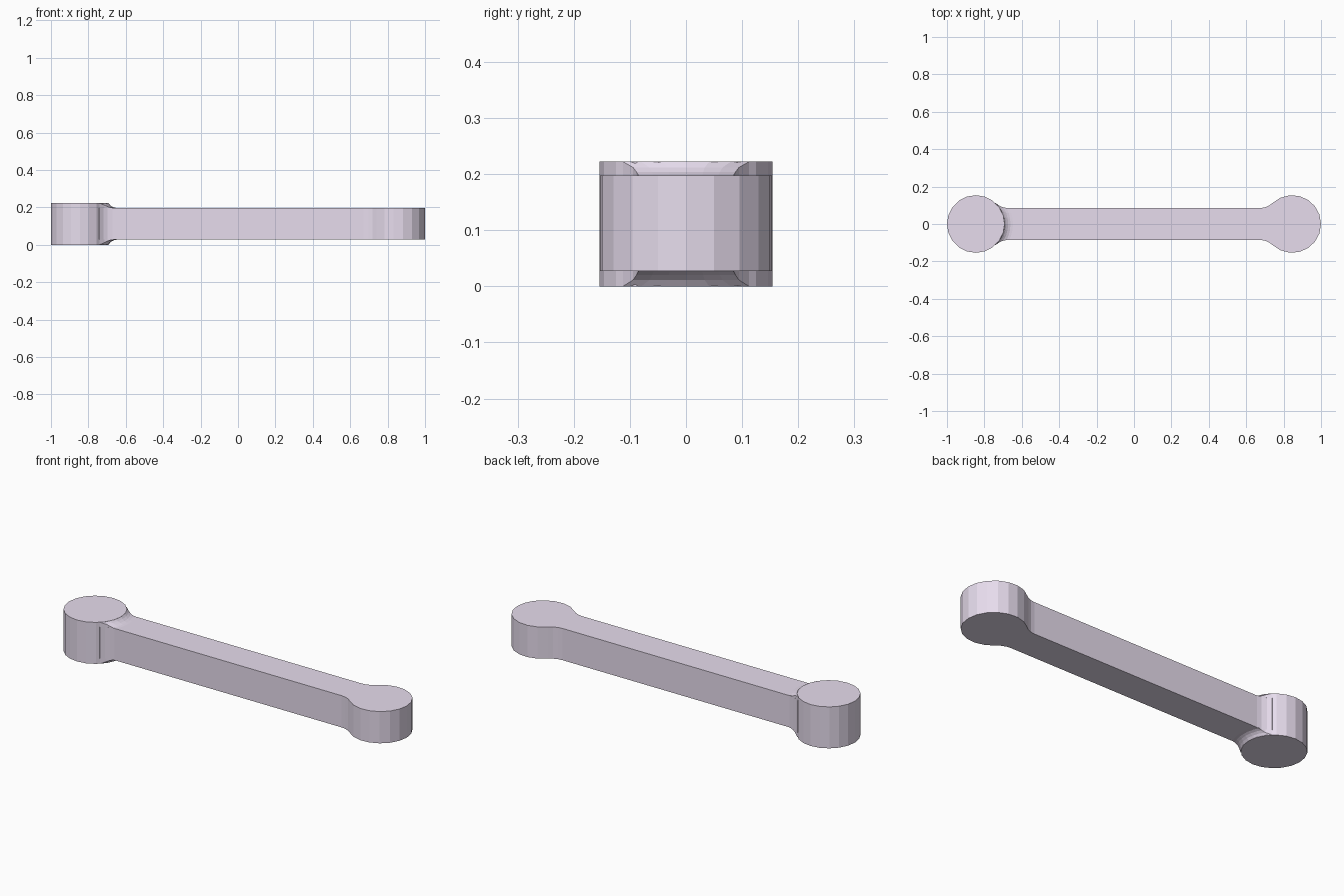
import bpy, bmesh
from math import sin, cos, pi, atan2, acos, asin, sqrt

if "Cube" in bpy.data.objects:
    bpy.data.objects.remove(bpy.data.objects["Cube"])

R = 0.154            # boss radius
CX = 1 - R           # boss centre distance from origin
W = 0.085            # bar half width
F = 0.1              # plan fillet radius
Z0, Z1, TOP = 0.027, 0.197, 0.222
FY = W + F           # fillet centre, relative to boss centre
FX = sqrt((R + F) ** 2 - FY ** 2)

mat = bpy.data.materials.new("pale_lilac")
mat.diffuse_color = (0.80, 0.72, 0.85, 1)
mat.use_nodes = True
mat.node_tree.nodes["Principled BSDF"].inputs["Base Color"].default_value = mat.diffuse_color


def finish(name, bm):
    bmesh.ops.remove_doubles(bm, verts=bm.verts, dist=1e-5)
    bmesh.ops.recalc_face_normals(bm, faces=bm.faces)
    me = bpy.data.meshes.new(name)
    bm.to_mesh(me)
    bm.free()
    me.materials.append(mat)
    ob = bpy.data.objects.new(name, me)
    bpy.context.collection.objects.link(ob)
    return ob


def prism(name, pts, z0, z1):
    bm = bmesh.new()
    face = bm.faces.new([bm.verts.new((x, y, z0)) for x, y in pts])
    ext = bmesh.ops.extrude_face_region(bm, geom=[face])
    for v in ext["geom"]:
        if isinstance(v, bmesh.types.BMVert):
            v.co.z = z1
    return finish(name, bm)


def arc(cx, cy, r, a0, a1, n):
    return [(cx + r * cos(a0 + (a1 - a0) * i / n),
             cy + r * sin(a0 + (a1 - a0) * i / n)) for i in range(n + 1)]


# Bar with flared ends and the round right end, one flat outline
touch = atan2(FY, FX)
end = pi - touch
right = arc(CX, 0, R, -end, end, 14)
flare = arc(CX - FX, FY, F, -touch, -pi / 2, 3)[1:]
left_top = [(-x, y) for x, y in reversed(flare)] + [(-CX + FX * R / (R + F), FY * R / (R + F))]
left_bottom = [(x, -y) for x, y in reversed(left_top)]
bottom = [(x, -y) for x, y in reversed(flare)]
inside = [(-CX, 0.1), (-CX, -0.1)]
prism("link_bar", right + flare + left_top + inside + left_bottom + bottom, Z0, Z1)

# Taller left boss
prism("left_boss", arc(-CX, 0, R, 0, 2 * pi, 20)[:-1], 0, TOP)


# Half angle of the bar outline at a given distance from the boss axis
def half_angle(r):
    if r > sqrt(FX ** 2 + W ** 2):
        return asin(W / r)
    c = R + F
    return touch - acos(min(1, (r * r + c * c - F * F) / (2 * r * c)))


# Concave collar blending the boss into a bar face
def collar(name, base, tip, width=0.045, rows=4, cols=6):
    h = abs(tip - base)
    sgn = 1 if tip > base else -1
    rad = (width ** 2 + h ** 2) / (2 * h)
    sweep = asin(width / rad)
    bm = bmesh.new()
    upper, lower = [], []
    for i in range(rows + 1):
        t = sweep * (1 - i / rows)
        r = R + width - rad * sin(t)
        z = base + sgn * rad * (1 - cos(t))
        a = half_angle(r)
        plan = arc(-CX, 0, r, -a, a, cols)
        upper.append([bm.verts.new((x, y, z)) for x, y in plan])
        lower.append([bm.verts.new((x, y, base)) for x, y in plan] if i < rows else upper[-1])
    for i in range(rows):
        for grid in (upper, lower):
            for j in range(cols):
                bm.faces.new((grid[i][j], grid[i][j + 1], grid[i + 1][j + 1], grid[i + 1][j]))
        for j in (0, cols):
            side = [upper[i][j], upper[i + 1][j], lower[i + 1][j], lower[i][j]]
            bm.faces.new(list(dict.fromkeys(side)))
    for j in range(cols):
        bm.faces.new((upper[0][j], upper[0][j + 1], lower[0][j + 1], lower[0][j]))
    finish(name, bm)


collar("upper_collar", Z1, TOP)
collar("lower_collar", Z0, 0)
